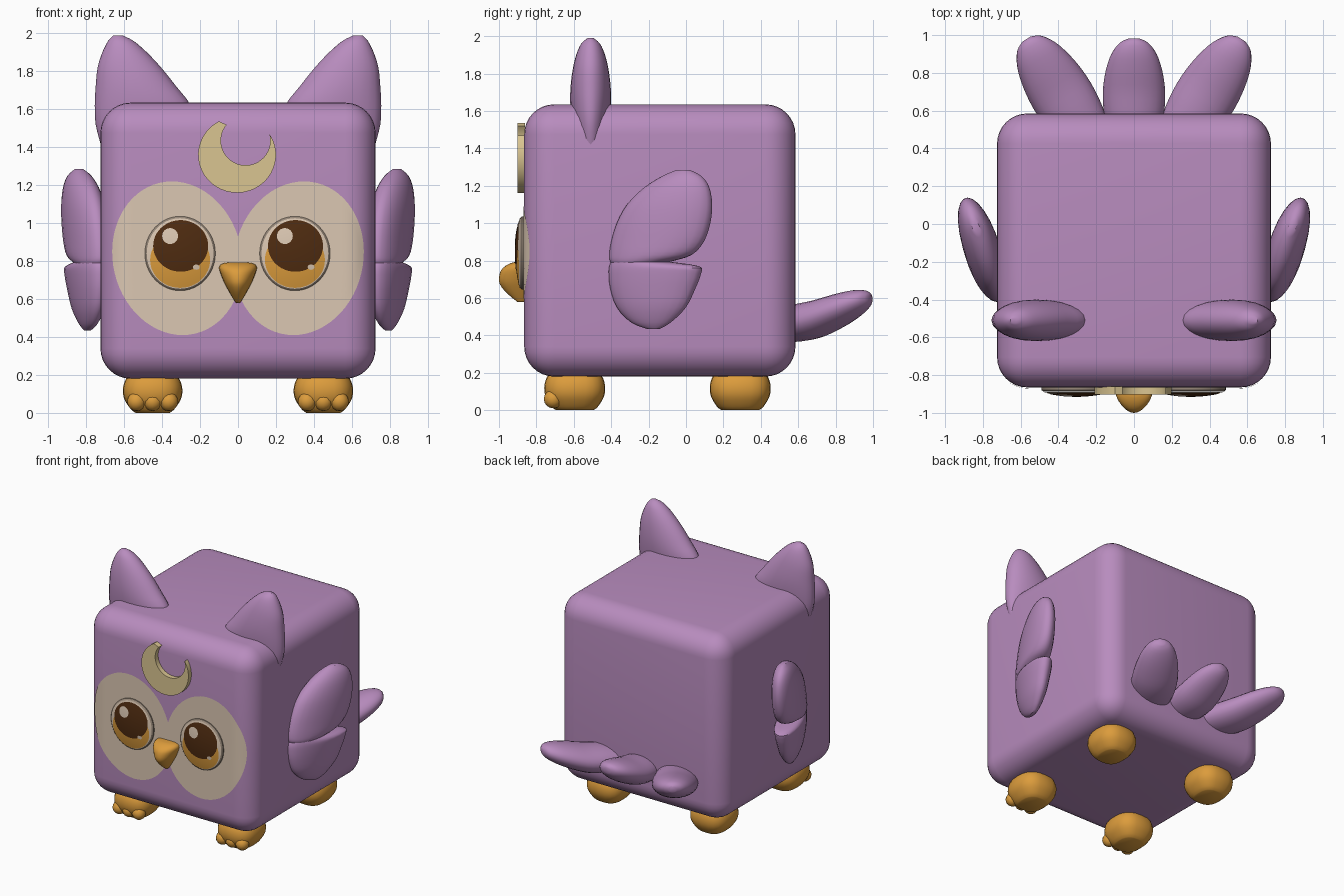
import bpy, bmesh, math
from mathutils import Vector, Matrix

if "Cube" in bpy.data.objects:
    bpy.data.objects.remove(bpy.data.objects["Cube"])

def material(name, r, g, b):
    m = bpy.data.materials.new(name)
    lin = [((c / 255 + 0.055) / 1.055) ** 2.4 for c in (r, g, b)]
    m.diffuse_color = (*lin, 1)
    m.use_nodes = True
    m.node_tree.nodes["Principled BSDF"].inputs["Base Color"].default_value = m.diffuse_color
    return m

PURPLE = material("purple", 184, 140, 190)
ORANGE = material("orange", 220, 156, 60)
CREAM = material("cream", 219, 199, 178)
GOLD = material("pale_gold", 218, 197, 145)
BROWN = material("dark_brown", 78, 43, 16)
TAUPE = material("taupe", 150, 135, 120)

def finish(name, bm, mat, mirror=False, closed=True, angle=40):
    if closed:
        bmesh.ops.recalc_face_normals(bm, faces=bm.faces)
    me = bpy.data.meshes.new(name)
    bm.to_mesh(me)
    bm.free()
    me.materials.append(mat)
    me.shade_smooth()
    me.set_sharp_from_angle(angle=math.radians(angle))
    ob = bpy.data.objects.new(name, me)
    bpy.context.collection.objects.link(ob)
    if mirror:
        ob.modifiers.new("mirror", 'MIRROR').use_axis = (True, False, False)
    return ob

def smooth_rows(rows, steps=3):
    """Catmull-Rom interpolation through rows of numbers."""
    out = []
    for i in range(len(rows) - 1):
        p0, p1 = rows[max(i - 1, 0)], rows[i]
        p2, p3 = rows[i + 1], rows[min(i + 2, len(rows) - 1)]
        for k in range(steps):
            t = k / steps
            out.append([0.5 * (2 * b + (c - a) * t + (2 * a - 5 * b + 4 * c - d) * t * t
                               + (3 * b - a - 3 * c + d) * t ** 3)
                        for a, b, c, d in zip(p0, p1, p2, p3)])
    return out + [list(rows[-1])]

def loft(name, sections, mat, n=24, mirror=False, power=1.0, angle=40):
    """Skin closed oval sections, each given as (centre, u, v)."""
    bm = bmesh.new()
    def soft(c):
        return math.copysign(abs(c) ** power, c)
    rings = []
    for c, u, v in sections:
        rings.append([bm.verts.new(Vector(c) + Vector(u) * soft(math.cos(2 * math.pi * i / n))
                                   + Vector(v) * soft(math.sin(2 * math.pi * i / n)))
                      for i in range(n)])
    for a, b in zip(rings, rings[1:]):
        for i in range(n):
            j = (i + 1) % n
            bm.faces.new((a[i], a[j], b[j], b[i]))
    bm.faces.new(rings[0])
    bm.faces.new(rings[-1])
    return finish(name, bm, mat, mirror, angle=angle)

def patch(name, cx, cz, rx, rz, surface, mat, mirror=False, shape=lambda x, z: (x, z), rings=10, n=48):
    """Thin disc facing -y that follows surface(x, z)."""
    bm = bmesh.new()
    def vert(f, a):
        x, z = shape(cx + rx * f * math.cos(a), cz + rz * f * math.sin(a))
        return bm.verts.new((x, surface(x, z), z))
    mid = vert(0, 0)
    prev = None
    for k in range(1, rings + 1):
        ring = [vert(k / rings, 2 * math.pi * i / n) for i in range(n)]
        for i in range(n):
            j = (i + 1) % n
            bm.faces.new((mid, ring[i], ring[j]) if prev is None else (prev[i], ring[i], ring[j], prev[j]))
        prev = ring
    return finish(name, bm, mat, mirror, closed=False, angle=180)

# Rounded cube body
R, FRONT, HALF = 0.16, -0.865, 0.725
bm = bmesh.new()
bmesh.ops.create_cube(bm, size=1, matrix=Matrix.Translation((0, -0.14, 0.9075))
                      @ Matrix.Diagonal((1.45, 1.45, 1.455, 1)))
bmesh.ops.bevel(bm, geom=bm.edges[:], offset=R, segments=8, profile=0.5, affect='EDGES')
finish("body", bm, PURPLE)

# Ears: z, inner x, outer x, half thickness
ear = [(1.42, 0.30, 0.725, 0.08), (1.52, 0.25, 0.75, 0.095), (1.62, 0.25, 0.755, 0.108), (1.72, 0.325, 0.75, 0.108),
       (1.82, 0.405, 0.74, 0.096), (1.90, 0.48, 0.715, 0.077), (1.96, 0.55, 0.685, 0.05), (1.99, 0.61, 0.655, 0.015)]
loft("ears", [((( a + b) / 2, -0.51, z), ((b - a) / 2, 0, 0), (0, t, 0))
              for z, a, b, t in smooth_rows(ear)], PURPLE, mirror=True)

# Wings: two flared lobes, rows of z, front y, back y, half thickness
upper = [(0.76, -0.38, -0.20, 0.06), (0.795, -0.405, -0.08, 0.085), (0.83, -0.41, 0.03, 0.097), (0.90, -0.40, 0.095, 0.10),
         (1.0, -0.37, 0.13, 0.10), (1.1, -0.315, 0.14, 0.095), (1.19, -0.225, 0.125, 0.08),
         (1.25, -0.13, 0.085, 0.055), (1.285, -0.05, 0.02, 0.02)]
lower = [(0.435, -0.21, -0.14, 0.015), (0.47, -0.295, -0.08, 0.04), (0.55, -0.37, 0.0, 0.07), (0.65, -0.405, 0.05, 0.088),
         (0.73, -0.413, 0.08, 0.098), (0.77, -0.41, 0.07, 0.098), (0.795, -0.40, -0.10, 0.08)]
for name, rows in (("upper_wings", upper), ("lower_wings", lower)):
    loft(name, [((0.73 + 0.28 * ((a + b) / 2 + 0.4), (a + b) / 2, z),
                 (0.28 * (b - a) / 2, (b - a) / 2, 0), (t, 0, 0))
                for z, a, b, t in smooth_rows(rows)], PURPLE, mirror=True)

# Tail feathers: distance along, half width, bottom z, top z
feather = [(-0.1, 0.13, 0.37, 0.53), (0.03, 0.158, 0.365, 0.565), (0.15, 0.165, 0.385, 0.59), (0.26, 0.15, 0.435, 0.622),
           (0.35, 0.12, 0.49, 0.642), (0.41, 0.075, 0.54, 0.64), (0.433, 0.025, 0.575, 0.62)]
def tail(name, base_x, base_y, turn, stretch, mirror):
    d, w = Vector((math.sin(turn), math.cos(turn), 0)), Vector((math.cos(turn), -math.sin(turn), 0))
    base = Vector((base_x, base_y, 0))
    loft(name, [(base + d * s * stretch + Vector((0, 0, (lo + hi) / 2)), w * h, (0, 0, (hi - lo) / 2))
                for s, h, lo, hi in smooth_rows(feather)], PURPLE, mirror=mirror)
tail("middle_tail_feather", 0, 0.55, 0, 1.0, False)
tail("side_tail_feathers", 0.30, 0.55, math.radians(32), 1.17, True)

# Feet: z, half width, half depth
foot = [(0.0, 0.09, 0.10), (0.02, 0.115, 0.125), (0.07, 0.148, 0.155), (0.12, 0.157, 0.163),
        (0.17, 0.145, 0.152), (0.22, 0.11, 0.12)]
for name, y in (("front_feet", -0.595), ("back_feet", 0.29)):
    loft(name, [((0.45, y, z), (a, 0, 0), (0, b, 0)) for z, a, b in smooth_rows(foot)],
         ORANGE, mirror=True, power=0.75, angle=80)
# Toes on the front feet
bm = bmesh.new()
for x in (0.365, 0.45, 0.535):
    bmesh.ops.create_uvsphere(bm, u_segments=14, v_segments=8, radius=0.05,
                              matrix=Matrix.Translation((x, -0.71, 0.06)))
finish("toes", bm, ORANGE, mirror=True)

# Face mask that wraps onto the rounded sides
def skin(x, z):
    over = max(0, abs(x) - (HALF - R))
    return FRONT - 0.005 + R - math.sqrt(R * R - over * over)
patch("face_mask", 0.32, 0.815, 0.342, 0.405, skin, CREAM, mirror=True,
      shape=lambda x, z: (max(0, x + 0.07 * (z - 0.815)), z), n=64, rings=14)

# Eyes: rim, domed eyeball, iris, pupil and glints
for side, ex in (("left", -0.305), ("right", 0.3)):
    ez = 0.84
    def dome(lift):
        return lambda x, z: -0.889 - lift - 0.022 * (1 - ((x - ex) / 0.175) ** 2 - ((z - ez) / 0.185) ** 2)
    loft(side + "_eye_rim", [((ex, y, ez), (r, 0, 0), (0, 0, r + 0.01)) for y, r in
                             ((-0.85, 0.186), (-0.878, 0.186), (-0.888, 0.175))], TAUPE, n=48)
    patch(side + "_eyeball", ex, ez, 0.176, 0.186, dome(0), CREAM)
    patch(side + "_iris", ex, 0.806, 0.158, 0.147, dome(0.002), ORANGE)
    patch(side + "_pupil", ex + 0.003, 0.88, 0.145, 0.136, dome(0.004), BROWN)
    patch(side + "_glint", ex - 0.053, 0.932, 0.042, 0.042, dome(0.006), CREAM, rings=3, n=24)
    patch(side + "_small_glint", ex + 0.085, 0.768, 0.018, 0.014, dome(0.006), CREAM, rings=2, n=16)

# Beak: z, half width, half depth
beak = [(0.578, 0.01, 0.02), (0.61, 0.03, 0.06), (0.65, 0.053, 0.10), (0.69, 0.074, 0.12), (0.74, 0.094, 0.113),
        (0.768, 0.099, 0.09), (0.785, 0.085, 0.06), (0.792, 0.055, 0.035)]
loft("beak", [((0, -0.88, z), (a, 0, 0), (0, b, 0)) for z, a, b in smooth_rows(beak)], ORANGE, angle=60)

# Crescent on the forehead
bm = bmesh.new()
N = 32
strips = []
for k in range(N + 1):
    t = k / N
    a, b = math.radians(118 + 272 * t), math.radians(140 + 235 * t)
    strips.append([bm.verts.new((x, y, z)) for y in (-0.902, -0.86) for x, z in
                   ((-0.005 + 0.205 * math.cos(a), 1.36 + 0.2 * math.sin(a)),
                    (0.04 + 0.13 * math.cos(b), 1.435 + 0.13 * math.sin(b)))])
for p, q in zip(strips, strips[1:]):
    for i, j in ((0, 1), (1, 3), (3, 2), (2, 0)):
        bm.faces.new((p[i], p[j], q[j], q[i]))
for s in (strips[0], strips[-1]):
    bm.faces.new((s[0], s[1], s[3], s[2]))
finish("forehead_crescent", bm, GOLD)
